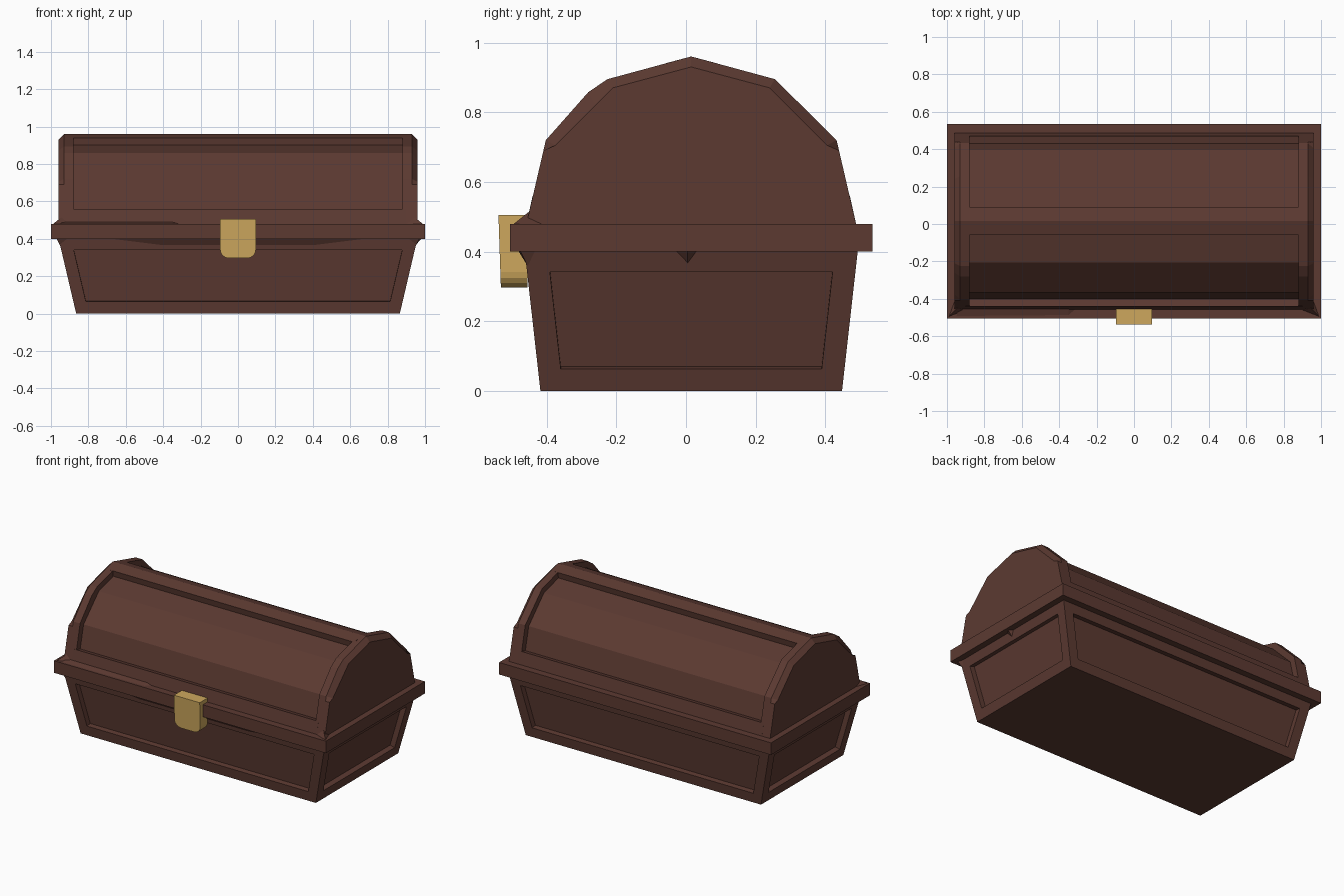
import bpy, bmesh, math
from mathutils import Vector

if "Cube" in bpy.data.objects:
    bpy.data.objects.remove(bpy.data.objects["Cube"])

CY = 0.015  # depth centre of the box


def material(name, rgb):
    m = bpy.data.materials.new(name)
    m.diffuse_color = (*rgb, 1)
    m.use_nodes = True
    m.node_tree.nodes["Principled BSDF"].inputs["Base Color"].default_value = m.diffuse_color
    return m


WOOD = material("dark_brown_wood", (0.107, 0.042, 0.031))
BRASS = material("brass", (0.61, 0.39, 0.11))


def finish(name, bm, mat):
    bmesh.ops.recalc_face_normals(bm, faces=bm.faces)
    me = bpy.data.meshes.new(name)
    bm.to_mesh(me)
    bm.free()
    me.materials.append(mat)
    ob = bpy.data.objects.new(name, me)
    bpy.context.collection.objects.link(ob)
    return ob


def loft(name, rings, mat=WOOD):
    """Skin a list of equal-length point rings and cap both ends."""
    bm = bmesh.new()
    vs = [[bm.verts.new(p) for p in r] for r in rings]
    n = len(vs[0])
    for a, b in zip(vs, vs[1:]):
        for i in range(n):
            bm.faces.new((a[i], a[(i + 1) % n], b[(i + 1) % n], b[i]))
    bm.faces.new(vs[0])
    bm.faces.new(vs[-1])
    return finish(name, bm, mat)


def prism_x(name, prof, x0, x1):
    return loft(name, [[(x, y, z) for y, z in prof] for x in (x0, x1)])


def hull(name, pts):
    bm = bmesh.new()
    for p in pts:
        bm.verts.new(p)
    bmesh.ops.convex_hull(bm, input=bm.verts)
    return finish(name, bm, WOOD)


def rect(hx, hy, z):
    return [(-hx, CY - hy, z), (hx, CY - hy, z), (hx, CY + hy, z), (-hx, CY + hy, z)]


def mirror_y(prof):
    return [(2 * CY - y, z) for y, z in reversed(prof)]


# Tapered base with a recessed panel on each side
base = loft("base", [rect(0.865, 0.4325, 0), rect(0.96, 0.478, 0.405)])
bm = bmesh.new()
bm.from_mesh(base.data)
bm.normal_update()
sides = [f for f in bm.faces if abs(f.normal.z) < 0.7]
bmesh.ops.inset_individual(bm, faces=sides, thickness=0.065, use_even_offset=True)
for f in bmesh.ops.extrude_discrete_faces(bm, faces=sides)["faces"]:
    f.normal_update()
    bmesh.ops.translate(bm, verts=f.verts, vec=f.normal * -0.035)
bm.to_mesh(base.data)
bm.free()

# Rim
loft("rim", [rect(1.0, 0.52, 0.40), rect(1.0, 0.52, 0.48)])

# Lid: recessed faceted core
half = [(-0.42, 0.47), (-0.365, 0.70), (-0.205, 0.86), (CY, 0.92)]
prism_x("lid_panel", half + mirror_y(half[:-1]), -0.9, 0.9)

# Lid: end arches, chamfered along the upper outer edge
outer = [(-0.46, 0.47), (-0.409, 0.69), (-0.402, 0.72), (-0.28, 0.858), (-0.225, 0.895), (CY, 0.96)]
inner = [(-0.46, 0.47), (-0.409, 0.69), (-0.375, 0.705), (-0.26, 0.82), (-0.21, 0.87), (CY, 0.93)]
back_o = mirror_y([p for i, p in enumerate(outer[:-1]) if i != 3])
back_i = mirror_y([p for i, p in enumerate(inner[:-1]) if i != 3])
for s, side in ((-1, "left"), (1, "right")):
    loft("lid_arch_" + side, [[(s * x, y, z) for y, z in prof] for x, prof in (
        (0.88, outer + back_o), (0.93, outer + back_o), (0.96, inner + back_i))])

# Lid: top ridge and lower rails
prism_x("lid_ridge", [(-0.06, 0.94), (CY, 0.96), (0.09, 0.94), (0.08, 0.88), (-0.05, 0.88)], -0.9, 0.9)
rail = [(-0.46, 0.47), (-0.44, 0.56), (-0.38, 0.546), (-0.40, 0.47)]
prism_x("lid_rail_front", rail, -0.9, 0.9)
prism_x("lid_rail_back", mirror_y(rail), -0.9, 0.9)

# Small rough wedges around the rim
for s, side in ((-1, "left"), (1, "right")):
    hull("corner_wedge_" + side, [(s * 0.945, -0.45, 0.515), (s * 0.99, -0.495, 0.479),
                                  (s * 0.90, -0.46, 0.479), (s * 0.955, -0.40, 0.479)])
    hull("under_wedge_" + side, [(s * 0.945, -0.45, 0.35), (s * 0.97, -0.475, 0.401),
                                 (s * 0.88, -0.455, 0.401), (s * 0.95, -0.40, 0.401)])
hull("front_wedge", [(s * x, y, z) for s in (-1, 1) for x, y, z in (
    (0.72, -0.46, 0.401), (0.4, -0.455, 0.36), (0.4, -0.48, 0.401))])
hull("side_wedge", [(0.95, -0.04, 0.401), (0.95, 0.04, 0.401), (0.94, 0.005, 0.355), (0.98, 0.005, 0.401)])
hull("rim_wedge", [(-0.94, -0.45, 0.493), (-0.31, -0.455, 0.479), (-0.95, -0.495, 0.479),
                   (-0.35, -0.49, 0.479), (-0.35, -0.455, 0.49)])

# Brass lock with rounded lower corners
r, w, top, bot = 0.045, 0.095, 0.506, 0.297
corner = [(w - r + r * math.cos(a), bot + r - r * math.sin(a))
          for a in (math.radians(i * 22.5) for i in range(5))]
shape = [(w, top)] + corner + [(-x, z) for x, z in reversed(corner)] + [(-w, top)]
loft("lock", [[(x, -0.531 - 0.007 * (z - bot) / (top - bot), z) for x, z in shape],
              [(x, -0.455, z) for x, z in shape]], BRASS)
